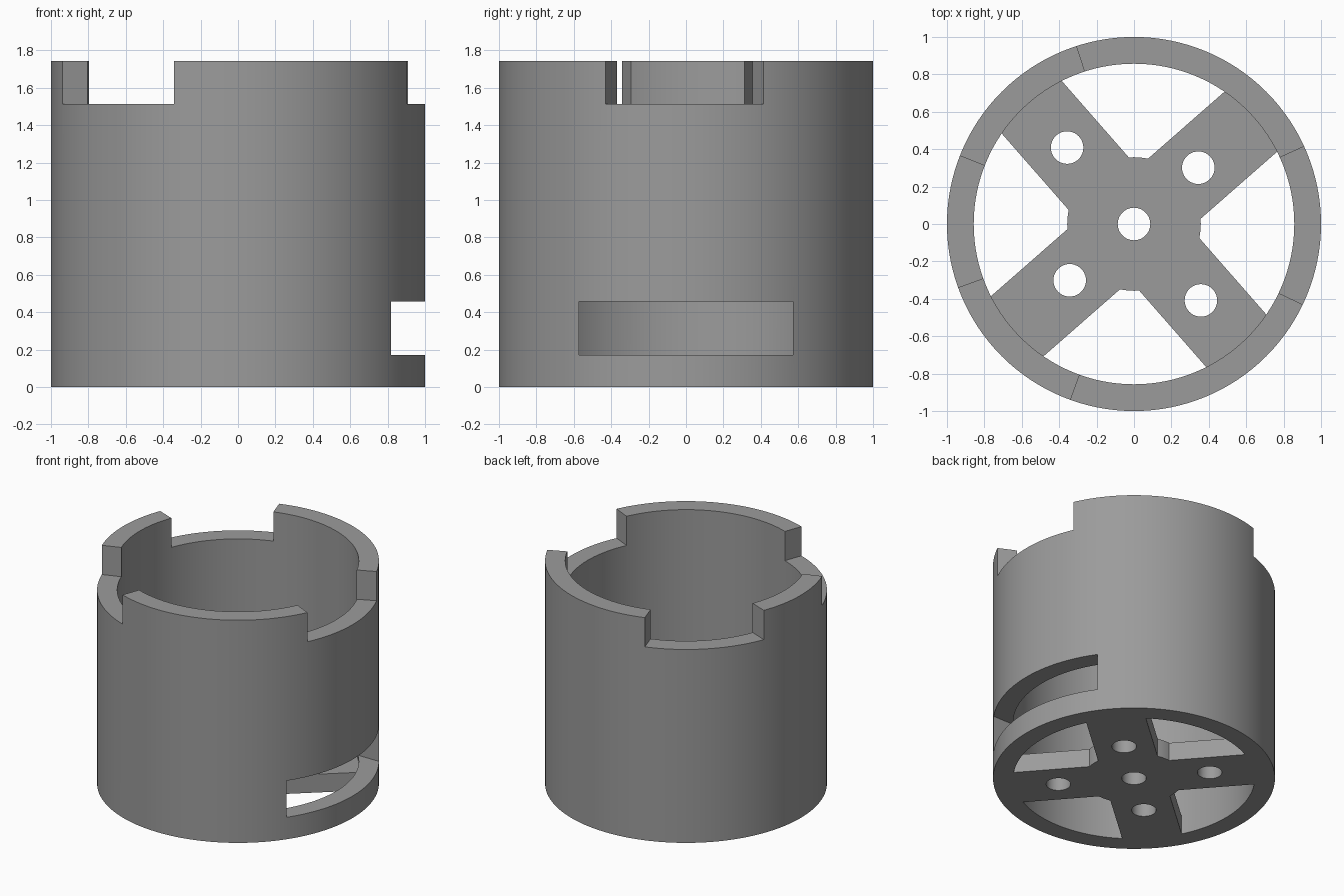
import bpy, bmesh, math

if "Cube" in bpy.data.objects:
    bpy.data.objects.remove(bpy.data.objects["Cube"])

R, RI, H = 1.0, 0.857, 1.743        # outer radius, inner radius, full height
FLOOR = 0.143                       # thickness of the spoked floor
HUB, HALF, AXIS = 0.357, 0.2135, 41.2   # hub radius, spoke half width, spoke direction


def arc(r, a0, a1, n):
    """Points on an arc, angles in degrees, both ends included."""
    return [(r * math.cos(math.radians(a0 + (a1 - a0) * i / n)),
             r * math.sin(math.radians(a0 + (a1 - a0) * i / n))) for i in range(n + 1)]


def circle(r, n, x=0, y=0):
    return [(x + px, y + py) for px, py in arc(r, 0, 360, n)[:-1]]


def prism(name, outline, z0, z1):
    """Closed solid from a counter-clockwise outline."""
    bm = bmesh.new()
    base = bm.faces.new([bm.verts.new((x, y, z0)) for x, y in outline])
    out = bmesh.ops.extrude_face_region(bm, geom=[base])
    for v in out["geom"]:
        if isinstance(v, bmesh.types.BMVert):
            v.co.z = z1
    bmesh.ops.recalc_face_normals(bm, faces=bm.faces[:])
    mesh = bpy.data.meshes.new(name)
    bm.to_mesh(mesh)
    bm.free()
    obj = bpy.data.objects.new(name, mesh)
    bpy.context.collection.objects.link(obj)
    return obj


def combine(target, tool, operation):
    mod = target.modifiers.new("combine", "BOOLEAN")
    mod.operation, mod.solver, mod.object = operation, "EXACT", tool
    bpy.context.view_layer.objects.active = target
    bpy.ops.object.modifier_apply(modifier=mod.name)
    bpy.data.objects.remove(tool)


# Cylindrical wall
sleeve = prism("sleeve", circle(R, 128), 0, H)
combine(sleeve, prism("bore", circle(RI, 128), -0.1, H + 0.1), "DIFFERENCE")

# Three notches in the rim
for a0, a1 in ((-25.5, 24.5), (108, 158.5), (200, 250)):
    outline = arc(1.2, a0, a1, 16) + arc(0.7, a1, a0, 16)
    combine(sleeve, prism("notch", outline, 1.514, H + 0.1), "DIFFERENCE")

# Slot through the right side
slot = [(0.3, -0.573), (1.2, -0.573), (1.2, 0.573), (0.3, 0.573)]
combine(sleeve, prism("slot", slot, 0.172, 0.458), "DIFFERENCE")

# Four-spoke floor with a round hub
outline = []
tip = 0.93
half_tip = math.degrees(math.asin(HALF / tip))
half_hub = math.degrees(math.asin(HALF / HUB))
for k in range(4):
    a = AXIS + 90 * k
    outline += arc(tip, a - half_tip, a + half_tip, 8)
    outline += arc(HUB, a + half_hub, a + 90 - half_hub, 4)
floor = prism("spoked_floor", outline, 0, FLOOR)

# Centre hole and one bolt hole per spoke
holes = [(0, 0)]
for k, r in enumerate((0.457, 0.543, 0.457, 0.543)):
    a = math.radians(AXIS + 90 * k)
    holes.append((r * math.cos(a), r * math.sin(a)))
for x, y in holes:
    combine(floor, prism("hole", circle(0.087, 40, x, y), -0.1, 0.4), "DIFFERENCE")
combine(sleeve, floor, "UNION")

# Colour and shading
grey = bpy.data.materials.new("grey")
grey.diffuse_color = (0.33, 0.33, 0.33, 1)
grey.use_nodes = True
grey.node_tree.nodes["Principled BSDF"].inputs["Base Color"].default_value = grey.diffuse_color
sleeve.data.materials.clear()
sleeve.data.materials.append(grey)
for p in sleeve.data.polygons:
    p.material_index = 0
bpy.ops.object.select_all(action="DESELECT")
sleeve.select_set(True)
bpy.context.view_layer.objects.active = sleeve
bpy.ops.object.shade_smooth_by_angle(angle=math.radians(30))
